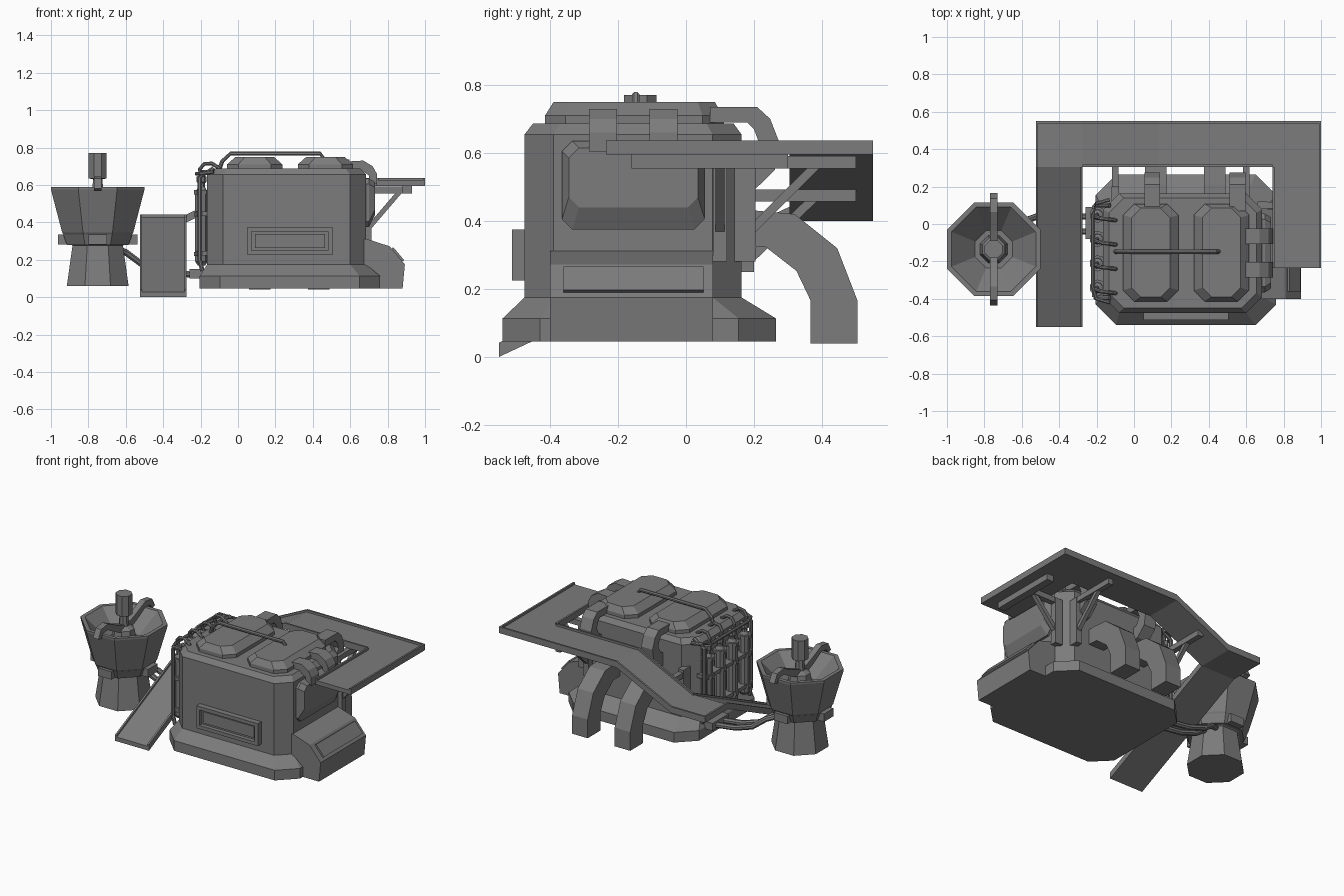
import bpy, bmesh, math
from mathutils import Vector, Matrix

if "Cube" in bpy.data.objects:
    bpy.data.objects.remove(bpy.data.objects["Cube"])

GREY = bpy.data.materials.new("machine grey")
GREY.diffuse_color = (0.2, 0.2, 0.2, 1)
GREY.use_nodes = True
GREY.node_tree.nodes["Principled BSDF"].inputs["Base Color"].default_value = GREY.diffuse_color


def finish(name, bm):
    bmesh.ops.recalc_face_normals(bm, faces=bm.faces[:])
    me = bpy.data.meshes.new(name)
    bm.to_mesh(me)
    bm.free()
    me.materials.append(GREY)
    ob = bpy.data.objects.new(name, me)
    bpy.context.collection.objects.link(ob)
    return ob


def loft(name, rings):
    """Skin equal-length rings of points and cap both ends."""
    bm = bmesh.new()
    vs = [[bm.verts.new(p) for p in r] for r in rings]
    n = len(rings[0])
    for a, b in zip(vs, vs[1:]):
        for i in range(n):
            j = (i + 1) % n
            bm.faces.new((a[i], a[j], b[j], b[i]))
    bm.faces.new(vs[0])
    bm.faces.new(vs[-1])
    return finish(name, bm)


def prism(name, prof, axis, a, b):
    """Extrude a (y,z) profile along x, or an (x,z) profile along y."""
    if axis == 'x':
        return loft(name, [[(t, u, v) for u, v in prof] for t in (a, b)])
    return loft(name, [[(u, t, v) for u, v in prof] for t in (a, b)])


def box(name, x0, x1, y0, y1, z0, z1):
    return prism(name, [(x0, z0), (x1, z0), (x1, z1), (x0, z1)], 'y', y0, y1)


def rect(x0, x1, y0, y1, c, z):
    return [(x0 + c, y0, z), (x1 - c, y0, z), (x1, y0 + c, z), (x1, y1 - c, z),
            (x1 - c, y1, z), (x0 + c, y1, z), (x0, y1 - c, z), (x0, y0 + c, z)]


def turned(name, cx, cy, prof, n=8):
    """Revolve (apothem, z) pairs as an n-sided solid."""
    k = 1 / math.cos(math.pi / n)
    ang = [2 * math.pi * (i + .5) / n for i in range(n)]
    return loft(name, [[(cx + r * k * math.cos(t), cy + r * k * math.sin(t), z)
                        for t in ang] for r, z in prof])


def tube(name, pts, r, n=8):
    pts = [Vector(p) for p in pts]
    rings = []
    for i, p in enumerate(pts):
        d = (pts[min(i + 1, len(pts) - 1)] - pts[max(i - 1, 0)]).normalized()
        up = Vector((0, 1, 0)) if abs(d.y) < .9 else Vector((1, 0, 0))
        u = d.cross(up).normalized()
        w = d.cross(u)
        rings.append([p + r * (math.cos(t) * u + math.sin(t) * w)
                      for t in [2 * math.pi * (k + .5) / n for k in range(n)]])
    return loft(name, rings)


def beam(name, a, b, r=.018):
    return tube(name, [a, b], r * 1.41, 4)


def strip(name, pts, axis, a, b, lo, hi):
    """Thick sheet following a side-view path."""
    prof = [(u, v + lo) for u, v in pts] + [(u, v + hi) for u, v in reversed(pts)]
    return prism(name, prof, axis, a, b)


# Main housing with flared base
loft("housing", [
    rect(-.205, .76, -.54, .265, .11, .045),
    rect(-.205, .76, -.54, .265, .11, .113),
    rect(-.165, .685, -.475, .163, .085, .175),
    rect(-.165, .685, -.475, .163, .085, .655),
    rect(-.135, .655, -.45, .14, .08, .687)])

# Roof hatches, their rear ducts and the lower exhaust elbows
duct = [(.07, .735), (.21, .735), (.248, .70), (.275, .63), (.262, .55), (.2, .49), (.14, .48),
        (.14, .56), (.19, .58), (.215, .63), (.2, .67), (.18, .69), (.07, .69)]
elbow = [(.14, .43), (.21, .43), (.32, .42), (.445, .32), (.505, .165), (.505, .04),
         (.367, .04), (.367, .165), (.325, .253), (.235, .323), (.14, .33)]
for i, x in enumerate((-.058, .32)):
    loft(f"hatch_{i}", [rect(x, x + .295, -.415, .108, .06, .68),
                        rect(x, x + .295, -.415, .108, .06, .71),
                        rect(x + .045, x + .25, -.39, .085, .05, .75)])
for i, x in enumerate((.055, .51)):
    prism(f"roof_duct_{i}", duct, 'x', x, x + .085)
for i, x in enumerate((.06, .375)):
    prism(f"exhaust_elbow_{i}", elbow, 'x', x, x + .115)

# Roof rail
tube("roof_rail", [(-.1, -.148, .68), (-.085, -.148, .725), (-.04, -.148, .768),
                   (.44, -.148, .768), (.47, -.148, .72)], .012)

# Front framed panel
box("front_panel", .06, .495, -.485, -.47, .235, .365)
for i, z in enumerate((.225, .352)):
    box(f"front_frame_h{i}", .05, .505, -.512, -.47, z, z + .023)
for i, x in enumerate((.05, .482)):
    box(f"front_frame_v{i}", x, x + .023, -.512, -.47, .248, .352)
box("front_panel_plate", .09, .465, -.495, -.48, .262, .338)

# Right side: bulging cover, straps and discharge chute
loft("side_cover", [
    [(x, y, z) for y, z in [(-.365 + d + .03, .375 + b), (.055 - d - .03, .375 + b),
                            (.055 - d, .405 + b), (.055 - d, .605 - d), (.055 - d - .03, .635 - d),
                            (-.365 + d + .03, .635 - d), (-.365 + d, .605 - d), (-.365 + d, .405 + b)]]
    for x, d, b in ((.67, 0, 0), (.70, 0, 0), (.733, .02, .065))])
strap = [(.58, .725), (.67, .73), (.72, .70), (.742, .66), (.742, .605), (.7, .605),
         (.7, .65), (.66, .68), (.58, .68)]
for i, y in enumerate((-.285, -.107)):
    prism(f"cover_strap_{i}", strap, 'y', y, y + .082)
prism("discharge_chute", [(.6, .045), (.88, .045), (.892, .175), (.81, .272), (.685, .312), (.6, .312)],
      'y', -.4, .08)
prism("chute_flap", [(.88, .19), (.889, .197), (.831, .266), (.82, .26)], 'y', -.36, .052)

# Conveyor: high right arm, sloping rear run, sloping left ramp, with raised edges
BED, RIM, W = (0, .028), (0, .042), .012
rear = [(-.525, .4), (-.275, .4), (.13, .595), (1, .595)]
ramp = [(-.55, 0), (.305, .4)]
strip("rear_belt", rear, 'y', .305, .55, *BED)
strip("rear_rim_outer", rear, 'y', .55 - W, .55, *RIM)
strip("rear_rim_inner", [(-.275, .4), (.13, .595), (.74, .595)], 'y', .305, .305 + W, *RIM)
strip("ramp_belt", ramp, 'x', -.525, -.275, *BED)
strip("ramp_rim_outer", ramp + [(.55, .4)], 'x', -.525, -.525 + W, *RIM)
strip("ramp_rim_inner", ramp, 'x', -.275 - W, -.275, *RIM)
strip("arm_belt", [(-.235, .595), (.305, .595)], 'x', .74, 1, *BED)
strip("arm_rim_outer", [(-.235, .595), (.55, .595)], 'x', 1 - W, 1, *RIM)
strip("arm_rim_inner", [(-.235, .595), (.305, .595)], 'x', .74, .74 + W, *RIM)

# Conveyor brackets
box("corner_post_side", .66, .715, .08, .12, .28, .59)
box("corner_post_back", .58, .62, .14, .205, .28, .59)
beam("side_beam", (.68, .1, .573), (.93, .1, .573))
beam("side_strut", (.69, .1, .36), (.87, .1, .57), .013)
beam("back_beam", (.6, .15, .573), (.6, .5, .573))
beam("back_strut", (.6, .18, .36), (.6, .39, .57), .013)
box("arm_cross_beam", .88, .93, -.16, .3, .555, .597)
box("left_post", -.12, -.08, .1, .2, .25, .51)
beam("left_beam", (-.1, .13, .475), (-.1, .5, .475))
beam("left_strut", (-.1, .18, .28), (-.1, .38, .47), .013)

# Left side: bank of pressure bottles with hoses and clamps
for i in range(4):
    y = .05 - .13 * i
    turned(f"bottle_{i}", -.195, y, [(.02, .17), (.034, .19), (.034, .56), (.018, .59),
                                    (.018, .61), (.026, .615), (.026, .645), (.012, .65)], 10)
    for j, z in enumerate((.22, .43, .55)):
        turned(f"bottle_collar_{i}_{j}", -.195, y, [(.041, z), (.041, z + .022)], 10)
    tube(f"bottle_hose_{i}", [(-.195, y, .64), (-.205, y - .01, .685), (-.18, y - .02, .712),
                              (-.14, y - .025, .715), (-.1, y - .03, .69), (-.09, y - .03, .66)], .011)
for j, z in enumerate((.235, .445)):
    box(f"bottle_rack_{j}", -.225, -.15, -.39, .1, z - .012, z + .012)
tube("rack_pipe_top", [(-.13, .13, .67), (-.2, .11, .67), (-.22, .05, .66), (-.22, -.34, .66),
                       (-.2, -.4, .66), (-.13, -.42, .67)], .011)
for i, y in enumerate((.1, -.395)):
    tube(f"rack_pipe_{i}", [(-.19, y, .14), (-.205, y, .2), (-.205, y, .64), (-.13, y, .69)], .013)

# Mixing barrel with hollow funnel, clamp and stirrer
BX, BY = -.75, -.135
turned("barrel", BX, BY, [(.165, .06), (.135, .275), (.15, .285), (.19, .345), (.25, .575),
                          (.25, .588), (.225, .588), (.1, .46)])
turned("barrel_band", BX, BY, [(.165, .28), (.185, .335)])
for s in (-1, 1):
    box(f"barrel_ear_{s}", BX + s * .14, BX + s * .213, BY - .05, BY + .05, .282, .335)
    box(f"barrel_ear_back_{s}", BX - .05, BX + .05, BY + s * .14, BY + s * .205, .282, .335)
    # stirrer arm, arched over the rim
    arm = [(.02, .57), (.1, .6), (.2, .645), (.27, .635), (.3, .58),
           (.27, .57), (.25, .6), (.2, .605), (.1, .55), (.02, .52)]
    prism(f"stirrer_arm_{s}", [(BY + s * y, z) for y, z in arm], 'x', BX - .02, BX + .02)
turned("stirrer_column", BX, BY, [(.075, .45), (.06, .54), (.03, .56), (.025, .63),
                                  (.048, .635), (.048, .77)])

# Feed pipes between barrel and housing
for i, y in enumerate((.04, -.04)):
    tube(f"feed_pipe_{i}", [(-.68, y - .08, .27), (-.6, y - .03, .24), (-.52, y, .18),
                            (-.4, y, .14), (-.25, y, .12), (-.16, y, .12)], .018)
box("feed_manifold", -.26, -.17, -.08, .09, .1, .15)
